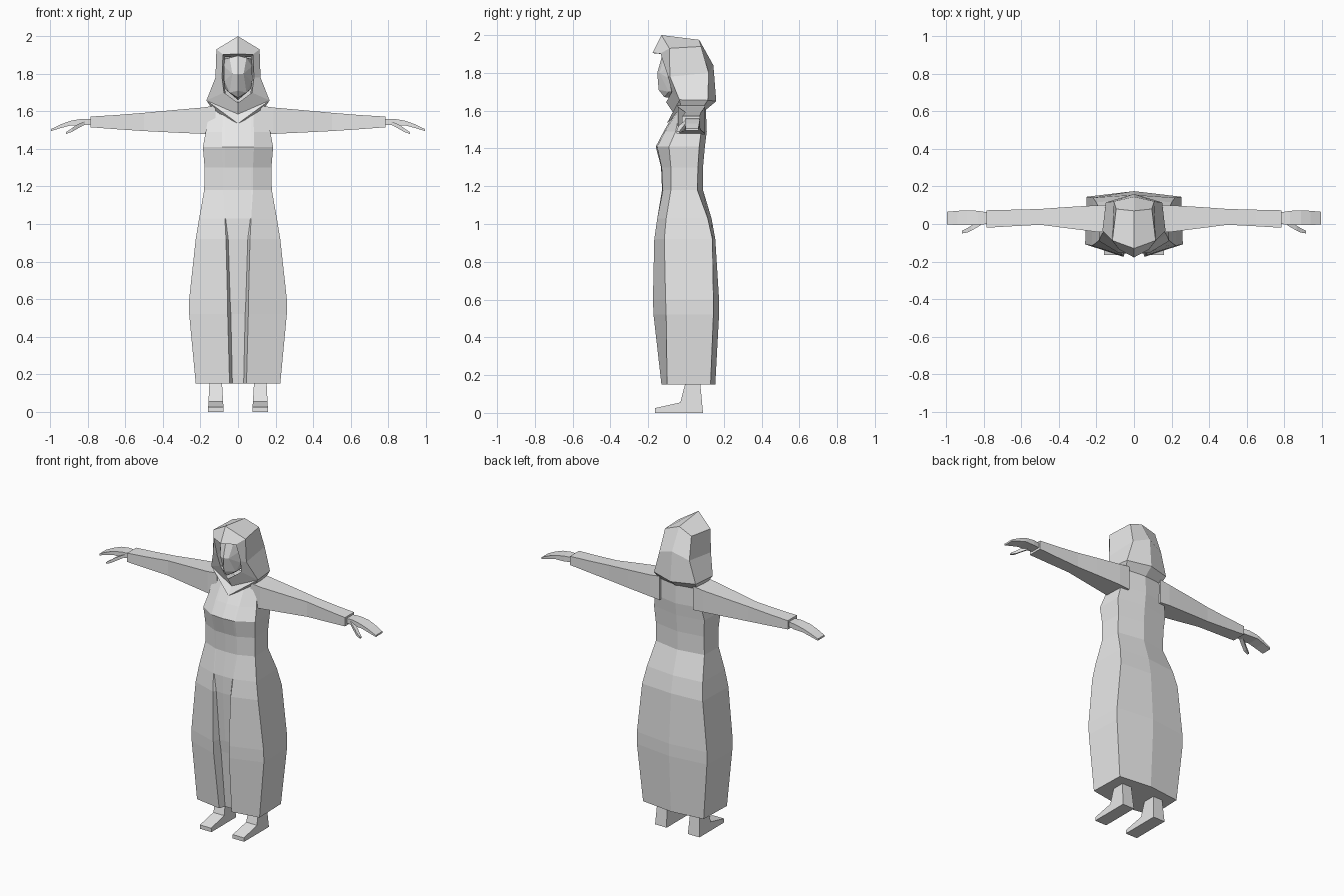
import bpy, bmesh

mat = bpy.data.materials.new("light_grey")
mat.diffuse_color = (0.8, 0.8, 0.8, 1)


def make(name, verts, faces, mirror=False):
    """Flat-shaded mesh; mirror=True adds the copy on the other side of x = 0."""
    bm = bmesh.new()
    vs = [bm.verts.new(v) for v in verts]
    for f in faces:
        bm.faces.new([vs[i] for i in f])
    if mirror:
        geom = bm.verts[:] + bm.edges[:] + bm.faces[:]
        new = bmesh.ops.duplicate(bm, geom=geom)["geom"]
        for v in new:
            if isinstance(v, bmesh.types.BMVert):
                v.co.x *= -1
        bmesh.ops.reverse_faces(bm, faces=[f for f in new if isinstance(f, bmesh.types.BMFace)])
    bmesh.ops.remove_doubles(bm, verts=bm.verts[:], dist=0.0005)
    bmesh.ops.recalc_face_normals(bm, faces=bm.faces[:])
    me = bpy.data.meshes.new(name)
    bm.to_mesh(me)
    bm.free()
    me.materials.append(mat)
    ob = bpy.data.objects.new(name, me)
    bpy.context.collection.objects.link(ob)
    return ob


def loft(name, rings, mirror=False):
    """Skin closed rings of equal size and cap both ends."""
    n = len(rings[0])
    verts = [p for r in rings for p in r]
    faces = [(k * n + i, k * n + (i + 1) % n, (k + 1) * n + (i + 1) % n, (k + 1) * n + i)
             for k in range(len(rings) - 1) for i in range(n)]
    faces += [tuple(range(n)), tuple(range(len(verts) - n, len(verts)))]
    return make(name, verts, faces, mirror)


def box_ring(x, y0, y1, z0, z1, dz=0.0):
    """Cross-section of an arm; dz raises the middle of the top and bottom."""
    return [(x, y0, z0), (x, y1, z0), (x, y1, z1), (x, y0, z1 + dz)]


# Robe: height, half width, side front y, side back y, back ridge y,
# flap edge x and y, slit inner x and y, centre panel y
robe = [
    (0.15, 0.225, -0.10, 0.13, 0.155, 0.045, -0.13, 0.03, -0.09, -0.09),
    (0.52, 0.26, -0.105, 0.145, 0.175, 0.055, -0.172, 0.038, -0.12, -0.12),
    (0.60, 0.26, -0.108, 0.145, 0.175, 0.056, -0.175, 0.042, -0.13, -0.13),
    (0.92, 0.225, -0.115, 0.14, 0.155, 0.064, -0.168, 0.052, -0.15, -0.155),
    (1.03, 0.207, -0.105, 0.115, 0.135, 0.070, -0.152, 0.066, -0.151, -0.152),
    (1.18, 0.18, -0.08, 0.06, 0.09, 0.08, -0.122, 0.07, -0.123, -0.127),
    (1.30, 0.178, -0.08, 0.063, 0.09, 0.08, -0.128, 0.07, -0.129, -0.132),
    (1.41, 0.187, -0.09, 0.07, 0.10, 0.085, -0.152, 0.07, -0.154, -0.16),
    (1.49, 0.172, -0.055, 0.08, 0.11, 0.085, -0.11, 0.07, -0.112, -0.118),
    (1.61, 0.15, -0.03, 0.085, 0.105, 0.08, -0.04, 0.07, -0.042, -0.05),
]
rings = []
for z, w, ya, yb, yd, xf, yf, xi, yi, yc in robe:
    half = [(xi, yi, z), (xf, yf, z), (w, ya, z), (w * 0.97, yb, z)]
    rings.append([(0, yc, z)] + half + [(0, yd, z)] + [(-x, y, h) for x, y, h in half[::-1]])
loft("robe", rings)

# Sleeves, tapering to a cuff
loft("sleeves", [
    box_ring(0.12, -0.045, 0.10, 1.475, 1.63),
    box_ring(0.19, -0.043, 0.10, 1.48, 1.62),
    box_ring(0.36, -0.022, 0.09, 1.488, 1.605),
    box_ring(0.50, -0.004, 0.08, 1.495, 1.592),
    box_ring(0.65, -0.012, 0.076, 1.505, 1.58),
    box_ring(0.785, -0.02, 0.073, 1.515, 1.572),
], mirror=True)

# Hands: flat mitten with a bent thumb
loft("hands", [
    box_ring(0.77, 0.0, 0.06, 1.53, 1.56),
    box_ring(0.83, -0.003, 0.07, 1.525, 1.56),
    box_ring(0.89, -0.005, 0.073, 1.525, 1.55),
    box_ring(0.94, -0.005, 0.07, 1.512, 1.532),
    box_ring(0.995, -0.003, 0.065, 1.495, 1.506),
], mirror=True)
loft("thumbs", [
    box_ring(0.815, -0.006, 0.025, 1.53, 1.548),
    box_ring(0.865, -0.035, -0.008, 1.502, 1.525),
    box_ring(0.885, -0.045, -0.02, 1.49, 1.51),
    box_ring(0.915, -0.05, -0.035, 1.48, 1.49),
], mirror=True)

# Legs with feet: side outline swept across the width
foot = [(0.09, 0), (-0.165, 0), (-0.165, 0.025), (-0.03, 0.055), (-0.003, 0.16), (0.0, 0.30),
        (0.07, 0.30), (0.075, 0.16)]
loft("legs_and_feet", [
    [(0.076 + 0.06 * min(z, 0.16), y, z) for y, z in foot],
    [(0.16 - 0.05 * min(z, 0.16), y, z) for y, z in foot],
], mirror=True)

# Hood: one half from the rim, round the side, to the back seam
hood = [
    (0, -0.178, 1.905), (0.08, -0.135, 1.903), (0.085, -0.095, 1.78), (0.075, -0.075, 1.70),
    (0, -0.105, 1.645),                                                    # 0-4 rim
    (0, -0.13, 2.0), (0.115, -0.088, 1.93), (0.12, -0.085, 1.78),
    (0.168, -0.035, 1.658), (0, -0.065, 1.585),                            # 5-9 front edge
    (0, 0.07, 1.975), (0.095, 0.08, 1.94), (0.108, 0.12, 1.80),
    (0.15, 0.115, 1.655), (0, 0.145, 1.84), (0, 0.16, 1.65),               # 10-15 back
    (0, -0.10, 1.535), (0.13, -0.02, 1.60), (0.13, 0.08, 1.60), (0, 0.10, 1.60),  # 16-19 collar
    (0.07, -0.04, 1.89), (0.075, -0.03, 1.78), (0.065, -0.03, 1.68), (0, -0.04, 1.89),
    (0, -0.03, 1.64),                                                      # 20-24 lining
]
make("hood", hood, [
    (0, 1, 6, 5), (1, 2, 7, 6), (2, 3, 8, 7), (3, 4, 9, 8),
    (5, 6, 11, 10), (6, 7, 12, 11), (7, 8, 13, 12),
    (10, 11, 12, 14), (12, 13, 15, 14),
    (8, 9, 16), (8, 16, 17), (8, 17, 18, 13), (13, 18, 19, 15),
    (0, 23, 20, 1), (1, 20, 21, 2), (2, 21, 22, 3), (3, 22, 24, 4),
], mirror=True)

# Face: faceted mask inside the hood
face = [
    (0, -0.125, 1.897), (0.045, -0.115, 1.885), (0.075, -0.08, 1.84), (0.072, -0.075, 1.76),
    (0.045, -0.09, 1.70), (0, -0.115, 1.672),
    (0, -0.152, 1.80), (0.03, -0.14, 1.80), (0, -0.145, 1.71),
    (0.07, -0.02, 1.88), (0.07, -0.02, 1.72), (0, -0.02, 1.66), (0, -0.02, 1.89),
]
make("face", face, [
    (0, 1, 7, 6), (1, 2, 7), (2, 3, 7), (3, 4, 7), (4, 8, 6, 7), (4, 5, 8),
    (0, 12, 9, 1), (1, 9, 2), (2, 9, 10, 3), (3, 10, 4), (4, 10, 11, 5),
    (12, 11, 10, 9),
], mirror=True)
